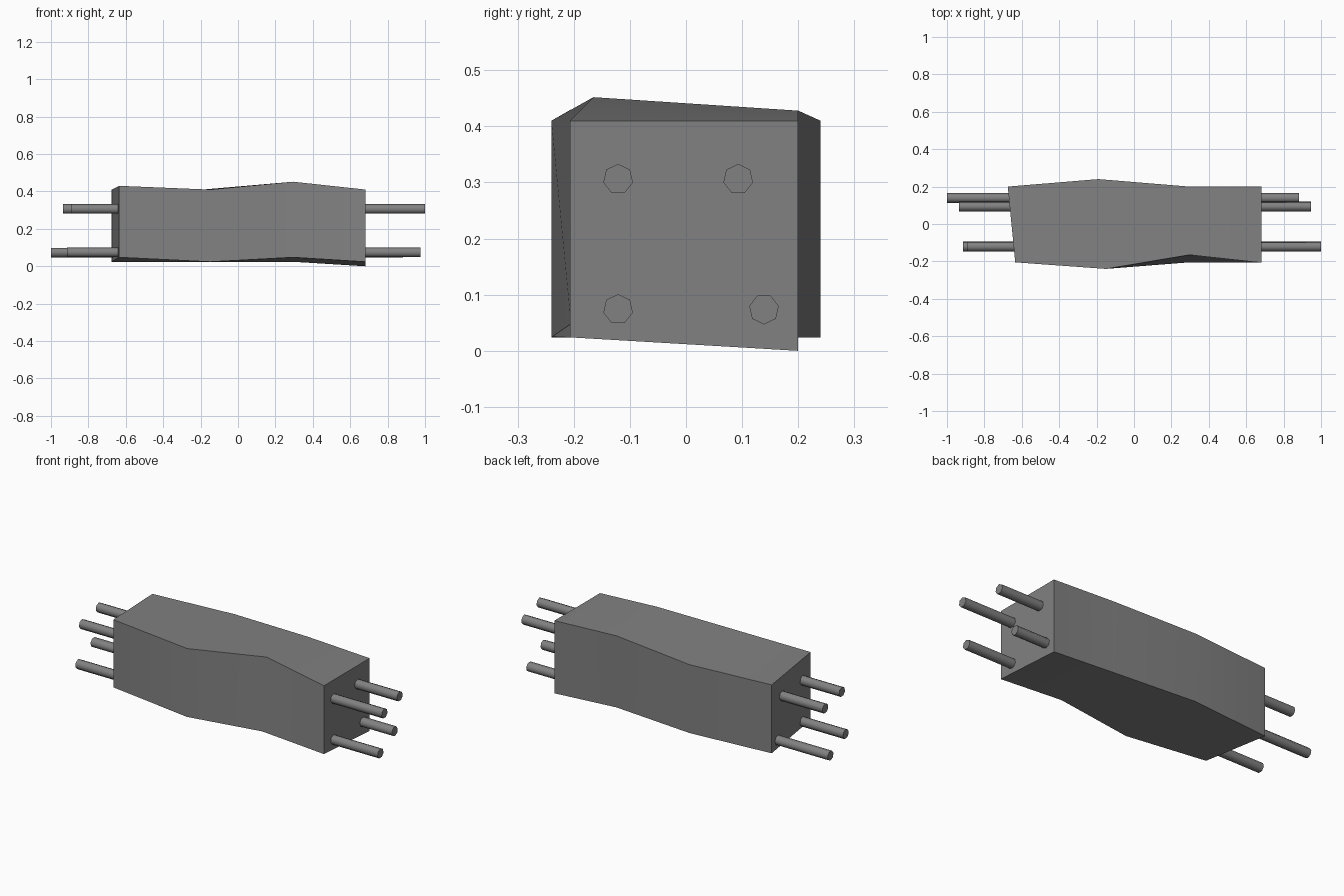
import bpy, bmesh
from math import radians, pi
from mathutils import Matrix

if "Cube" in bpy.data.objects:
    bpy.data.objects.remove(bpy.data.objects["Cube"], do_unlink=True)


def make_material(name, value):
    mat = bpy.data.materials.new(name)
    mat.use_nodes = True
    colour = (value, value, value, 1)
    mat.diffuse_color = colour
    mat.node_tree.nodes["Principled BSDF"].inputs["Base Color"].default_value = colour
    return mat


def finish(bm, name, mat, angle):
    bmesh.ops.recalc_face_normals(bm, faces=bm.faces)
    mesh = bpy.data.meshes.new(name)
    bm.to_mesh(mesh)
    bm.free()
    mesh.materials.append(mat)
    obj = bpy.data.objects.new(name, mesh)
    bpy.context.collection.objects.link(obj)
    bpy.ops.object.select_all(action="DESELECT")
    obj.select_set(True)
    bpy.context.view_layer.objects.active = obj
    bpy.ops.object.shade_smooth_by_angle(angle=radians(angle))


concrete = make_material("concrete grey", 0.22)

# Uneven block lofted through four rings: front bottom, back bottom, back top, front top
rings = [
    [(-0.635, -0.205, 0.048), (-0.675, 0.2, 0.024), (-0.675, 0.2, 0.41), (-0.635, -0.205, 0.43)],
    [(-0.15, -0.24, 0.024), (-0.19, 0.24, 0.024), (-0.19, 0.24, 0.41), (-0.15, -0.24, 0.41)],
    [(0.295, -0.205, 0.048), (0.295, 0.2, 0.024), (0.295, 0.2, 0.428), (0.295, -0.165, 0.452)],
    [(0.682, -0.207, 0.024), (0.682, 0.2, 0.0), (0.682, 0.2, 0.41), (0.682, -0.207, 0.41)],
]
bm = bmesh.new()
loops = [[bm.verts.new(p) for p in ring] for ring in rings]
for a, b in zip(loops, loops[1:]):
    for i in range(4):
        j = (i + 1) % 4
        bm.faces.new((a[i], a[j], b[j], b[i]))
bm.faces.new(loops[0])
bm.faces.new(loops[-1])
finish(bm, "concrete_block", concrete, 30)

# Seven-sided reinforcing bars passing through the block: y, z, start x, end x
bars = {
    "upper_front_bar": (-0.121, 0.306, -0.89, 1.0),
    "upper_back_bar": (0.093, 0.306, -0.935, 0.945),
    "lower_front_bar": (-0.121, 0.074, -0.913, 0.975),
    "lower_back_bar": (0.139, 0.074, -1.0, 0.882),
}
for name, (y, z, start, end) in bars.items():
    bm = bmesh.new()
    place = (Matrix.Translation(((start + end) / 2, y, z))
             @ Matrix.Rotation(pi / 2, 4, "Y") @ Matrix.Rotation(-pi / 2, 4, "Z"))
    bmesh.ops.create_cone(bm, cap_ends=True, segments=7, radius1=0.027, radius2=0.027,
                          depth=end - start, matrix=place)
    # Turn so that one corner points to the front
    first = max(bm.verts, key=lambda v: abs(v.co.y - y))
    if first.co.y > y:
        bmesh.ops.rotate(bm, verts=bm.verts, cent=(0, y, z), matrix=Matrix.Rotation(pi, 3, "X"))
    finish(bm, name, concrete, 60)
